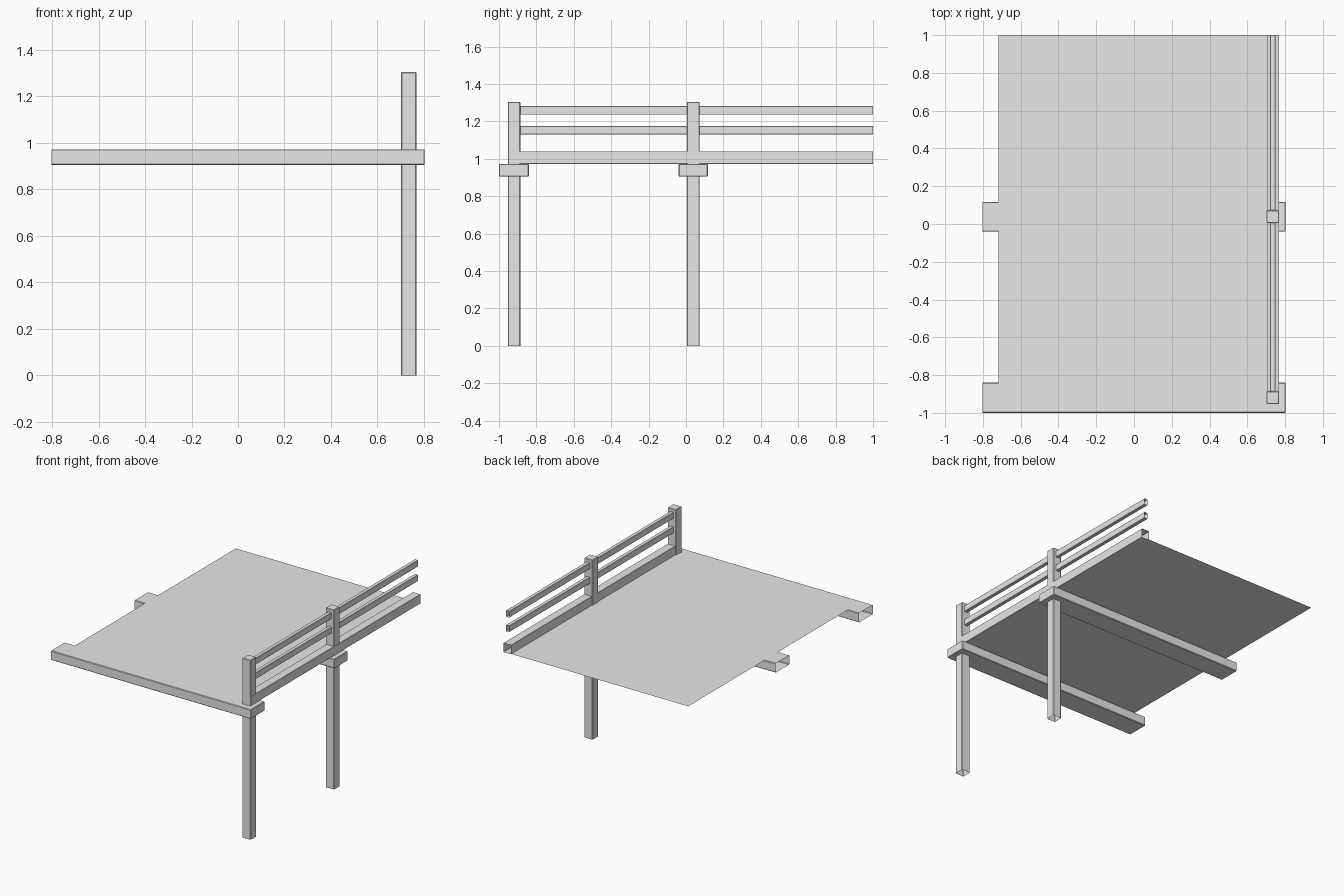
import bpy
import bmesh
from mathutils import Vector

default = bpy.data.objects.get("Cube")
if default:
    bpy.data.objects.remove(default, do_unlink=True)

# Single plain grey
grey = bpy.data.materials.new("plain_grey")
grey.use_nodes = True
grey.diffuse_color = (0.8, 0.8, 0.8, 1)
grey.node_tree.nodes["Principled BSDF"].inputs["Base Color"].default_value = (0.8, 0.8, 0.8, 1)


def finish(bm, name):
    mesh = bpy.data.meshes.new(name)
    bm.to_mesh(mesh)
    bm.free()
    mesh.materials.append(grey)
    obj = bpy.data.objects.new(name, mesh)
    bpy.context.collection.objects.link(obj)
    return obj


def timber(name, low, high, open_end, bevel=0.004):
    """Hollow bar with softened edges; the face pointing along open_end is left off."""
    low, high = Vector(low), Vector(high)
    bm = bmesh.new()
    bmesh.ops.create_cube(bm, size=1)
    bmesh.ops.scale(bm, vec=high - low, verts=bm.verts)
    bmesh.ops.translate(bm, vec=(low + high) / 2, verts=bm.verts)
    bm.normal_update()
    ends = [f for f in bm.faces if f.normal.dot(Vector(open_end)) > 0.9]
    bmesh.ops.delete(bm, geom=ends, context='FACES')
    edges = [e for e in bm.edges if not e.is_boundary]
    bmesh.ops.bevel(bm, geom=edges, offset=bevel, segments=1, affect='EDGES')
    return finish(bm, name)


# Cross beams, open at the far side from the railing
for name, y0, y1 in (("front_beam", -1.0, -0.84), ("middle_beam", -0.04, 0.117)):
    timber(name, (-0.803, y0, 0.905), (0.803, y1, 0.973), (-1, 0, 0))

# Tall posts running from the ground to the top of the railing
for name, y0 in (("front_post", -0.953), ("middle_post", 0.005)):
    timber(name, (0.701, y0, 0), (0.768, y0 + 0.068, 1.305), (0, 0, -1))

# Railing: heavy curb at deck level and two thin rails, open at the back
timber("curb_rail", (0.706, -0.952, 0.973), (0.7685, 1, 1.04), (0, 1, 0), 0.002)
for name, z0 in (("middle_rail", 1.13), ("top_rail", 1.236)):
    timber(name, (0.721, -0.92, z0), (0.748, 1, z0 + 0.046), (0, 1, 0), 0.002)

# Thin deck sheet
bm = bmesh.new()
corners = ((-0.718, -0.92), (0.707, -0.92), (0.707, 1), (-0.718, 1))
bm.faces.new([bm.verts.new((x, y, 0.976)) for x, y in corners])
finish(bm, "deck")
